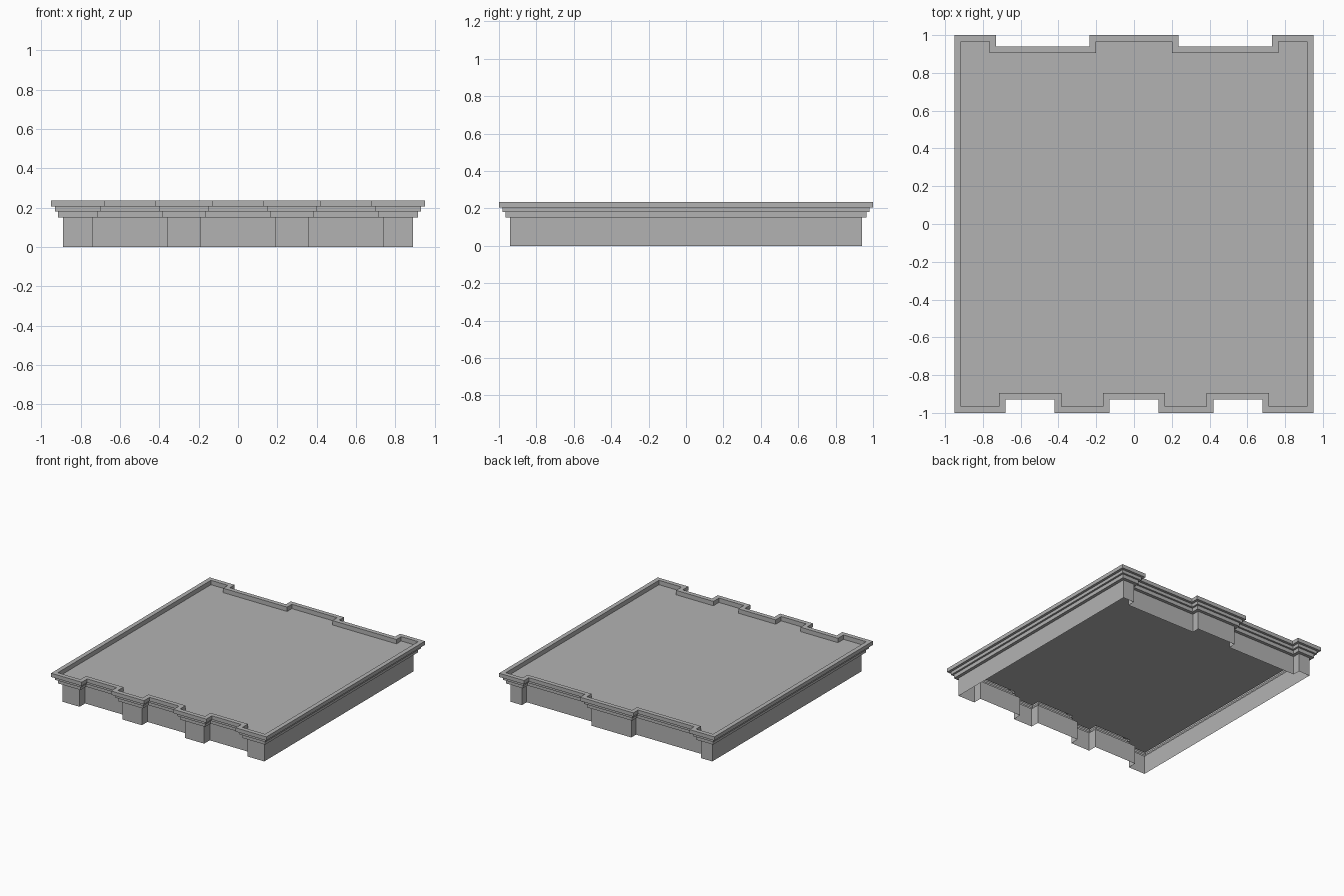
import bpy
from mathutils import Vector

cube = bpy.data.objects.get("Cube")
if cube:
    bpy.data.objects.remove(cube)

# Single stone colour
stone = bpy.data.materials.new("grey stone")
stone.use_nodes = True
colour = (0.45, 0.45, 0.45, 1)
stone.diffuse_color = colour
stone.node_tree.nodes["Principled BSDF"].inputs["Base Color"].default_value = colour

# Wall footprint
HALF_X, HALF_Y = 0.89, 0.94
FRONT_NOTCHES = [(-0.74, -0.36), (-0.19, 0.19), (0.36, 0.74)]
BACK_NOTCHES = [(-0.79, -0.175), (0.175, 0.79)]
FRONT_DEPTH, BACK_DEPTH = 0.07, 0.06


def notched_side(notches, y, inner_y):
    """Points along one side from -x to +x, stepping in at each notch."""
    points = [(-HALF_X, y)]
    for a, b in notches:
        points += [(a, y), (a, inner_y), (b, inner_y), (b, y)]
    return points + [(HALF_X, y)]


front = notched_side(FRONT_NOTCHES, -HALF_Y, -HALF_Y + FRONT_DEPTH)
back = notched_side(BACK_NOTCHES, HALF_Y, HALF_Y - BACK_DEPTH)
FOOTPRINT = [Vector(p) for p in front + back[::-1]]


def ring(offset, z):
    """The footprint pushed outward by an offset, at height z."""
    result = []
    for i, p in enumerate(FOOTPRINT):
        before = (p - FOOTPRINT[i - 1]).normalized()
        after = (FOOTPRINT[(i + 1) % len(FOOTPRINT)] - p).normalized()
        q = p + offset * Vector((before.y + after.y, -before.x - after.x))
        result.append((q.x, q.y, z))
    return result


def build(name, profile, filled=False):
    """Sweep an (offset, z) profile round the footprint, or fill one ring."""
    n = len(FOOTPRINT)
    verts = [v for offset, z in profile for v in ring(offset, z)]
    faces = []
    for k in range(len(profile) - 1):
        for i in range(n):
            j = (i + 1) % n
            faces.append((k * n + i, k * n + j, (k + 1) * n + j, (k + 1) * n + i))
    if filled:
        faces.append(tuple(range(n)))
    mesh = bpy.data.meshes.new(name)
    mesh.from_pydata(verts, [], faces)
    mesh.materials.append(stone)
    mesh.update()
    obj = bpy.data.objects.new(name, mesh)
    bpy.context.collection.objects.link(obj)
    return obj


# Wall, stepped cornice, raised rim and sunken roof deck
build("wall", [(0, 0), (0, 0.15)])
build("cornice", [(0, 0.15), (0.025, 0.15), (0.025, 0.18),
                  (0.04, 0.18), (0.04, 0.205), (0.06, 0.205)])
build("parapet_rim", [(0.06, 0.205), (0.06, 0.235), (0.025, 0.235), (0.025, 0.2)])
build("roof_deck", [(0.025, 0.2)], filled=True)
